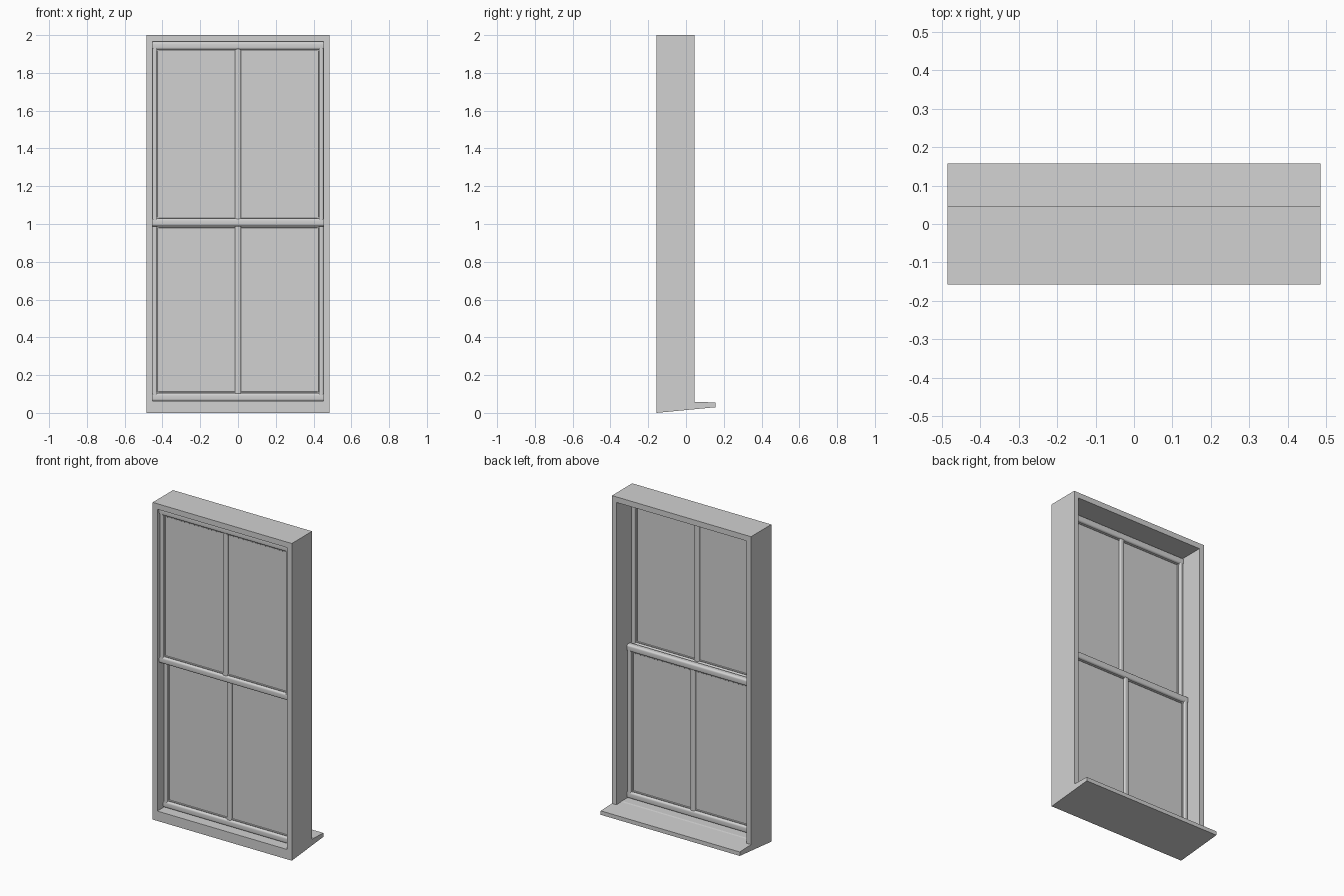
import bpy, bmesh
from mathutils import Vector

cube = bpy.data.objects.get("Cube")
if cube:
    bpy.data.objects.remove(cube, do_unlink=True)

# One grey paint for the whole window
grey = bpy.data.materials.new("plain grey")
grey.use_nodes = True
colour = (0.64, 0.64, 0.64, 1)
grey.diffuse_color = colour
grey.node_tree.nodes["Principled BSDF"].inputs["Base Color"].default_value = colour


def finish(name, bm, smooth=False):
    bmesh.ops.recalc_face_normals(bm, faces=bm.faces)
    mesh = bpy.data.meshes.new(name)
    bm.to_mesh(mesh)
    bm.free()
    mesh.materials.append(grey)
    obj = bpy.data.objects.new(name, mesh)
    bpy.context.collection.objects.link(obj)
    if smooth:
        bpy.ops.object.select_all(action='DESELECT')
        obj.select_set(True)
        bpy.context.view_layer.objects.active = obj
        bpy.ops.object.shade_smooth_by_angle()
    return obj


def box(name, x, y, z, round_axis=None, radius=0.0):
    """Box between limits; edges along round_axis may be rounded."""
    bm = bmesh.new()
    bmesh.ops.create_cube(bm, size=1)
    for v in bm.verts:
        v.co = Vector([(lo + hi) / 2 + c * (hi - lo)
                       for c, (lo, hi) in zip(v.co, (x, y, z))])
    if round_axis is not None:
        edges = [e for e in bm.edges
                 if abs((e.verts[0].co - e.verts[1].co).normalized()[round_axis]) > 0.9]
        bmesh.ops.bevel(bm, geom=edges, offset=radius, segments=5,
                        profile=0.5, affect='EDGES')
    return finish(name, bm, round_axis is not None)


def prism(name, profile, half_width):
    """Profile of (y, z) points extruded across the width."""
    bm = bmesh.new()
    face = bm.faces.new([bm.verts.new((-half_width, y, z)) for y, z in profile])
    moved = bmesh.ops.extrude_face_region(bm, geom=[face])["geom"]
    bmesh.ops.translate(bm, vec=(2 * half_width, 0, 0),
                        verts=[g for g in moved if isinstance(g, bmesh.types.BMVert)])
    return finish(name, bm)


W, INNER = 0.485, 0.453
FRONT, BACK = -0.157, 0.045
SILL, HEAD = 0.062, 1.965

# Outer frame: sloping sill, two jambs and a head
prism("sill", [(FRONT, 0), (0.157, 0.03), (0.157, 0.055), (0, 0.06),
               (-0.01, SILL), (FRONT, SILL)], W)
for side, s in (("left", 1), ("right", -1)):
    box(side + "_jamb", sorted((s * INNER, s * W)), (FRONT, BACK), (0.058, HEAD))
box("head", (-W, W), (FRONT, BACK), (HEAD, 2))


def sash(name, y0, y1, z0, z1):
    """Sliding sash with rounded rails, stiles, centre bar and beaded panes."""
    rail, stile, r = 0.042, 0.025, 0.012
    mid = (y0 + y1) / 2
    box(name + "_bottom_rail", (-INNER, INNER), (y0, y1), (z0, z0 + rail), 0, r)
    box(name + "_top_rail", (-INNER, INNER), (y0, y1), (z1 - rail, z1), 0, r)
    box(name + "_centre_bar", (-0.017, 0.017), (mid - 0.015, mid + 0.015),
        (z0 + rail / 2, z1 - rail / 2), 2, 0.01)
    low, high = z0 + rail, z1 - rail
    for side, s in (("left", 1), ("right", -1)):
        box(f"{name}_{side}_stile", sorted((s * INNER, s * (INNER - stile))),
            (y0, y1), (z0 + r, z1 - r), 2, 0.008)
        # Slim glazing bead around each pane
        bead = (mid - 0.008, mid + 0.008)
        outer = INNER - stile
        box(f"{name}_{side}_side_bead", sorted((s * outer, s * (outer - 0.008))),
            bead, (low, high), 2, 0.003)
        for part, z in (("lower", low), ("upper", high - 0.008)):
            box(f"{name}_{side}_{part}_bead", sorted((s * 0.01, s * outer)),
                bead, (z, z + 0.008), 0, 0.003)
    box(name + "_glass", (stile - INNER, INNER - stile),
        (mid - 0.003, mid + 0.003), (low - 0.005, high + 0.005))


sash("upper_sash", -0.138, -0.098, 0.988, HEAD)
sash("lower_sash", -0.098, -0.058, SILL, 1.03)
